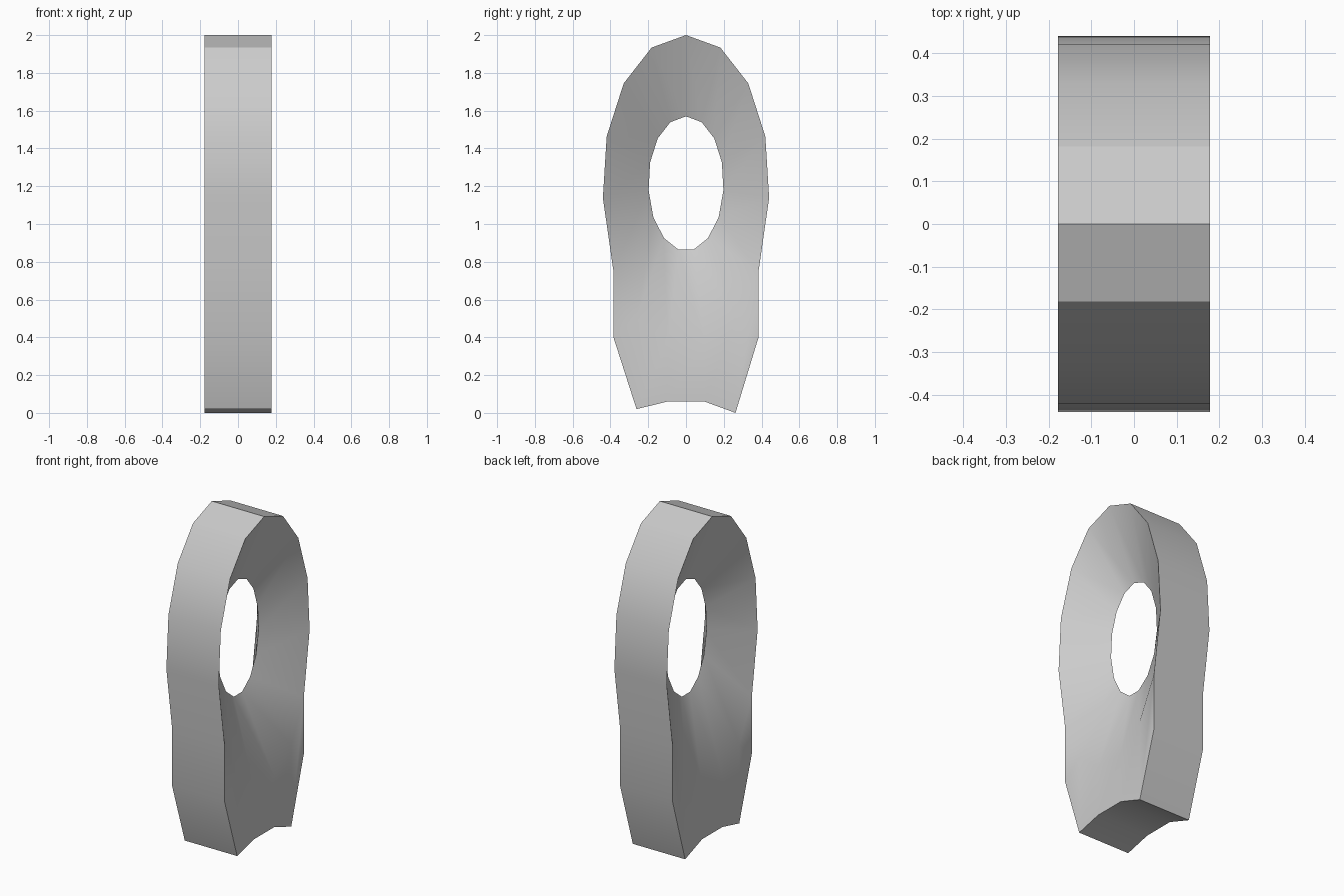
import bpy, bmesh

if "Cube" in bpy.data.objects:
    bpy.data.objects.remove(bpy.data.objects["Cube"])

HALF = 0.1775  # half thickness

# Half profiles (y, z), from the top vertex down the +y side; 15 sides when mirrored
OUTER = [(0, 2), (.182, 1.934), (.33, 1.744), (.42, 1.463),
         (.44, 1.138), (.384, .75), (.262, .503), (.098, .37)]
INNER = [(0, 1.57), (.083, 1.539), (.15, 1.453), (.19, 1.326),
         (.198, 1.178), (.173, 1.037), (.117, .926), (.04, .864)]
# Foot outline below the ring, left to right
FOOT = [(.384, .40), (.262, 0), (.098, .06), (-.098, .06), (-.262, .02), (-.384, .40)]


def mirrored(half):
    return half + [(-y, z) for y, z in reversed(half[1:])]


bm = bmesh.new()


def loop(points, x):
    return [bm.verts.new((x, y, z)) for y, z in points]


def bridge(a, b, indices):
    for i in indices:
        j = (i + 1) % len(a)
        bm.faces.new((a[i], a[j], b[j], b[i]))


# Ring: both side faces slope inward to one sharp edge around the hole
right = loop(mirrored(OUTER), HALF)
left = loop(mirrored(OUTER), -HALF)
hole = loop(mirrored(INNER), 0)
n = len(right)
bridge(right, hole, range(n))
bridge(left, hole, range(n))
bridge(right, left, [i for i in range(n) if not 5 <= i < 10])

# Foot: flat sides hanging from the five lower ring edges, notched underneath
foot_r, foot_l = loop(FOOT, HALF), loop(FOOT, -HALF)
bridge(right[5:11], foot_r, range(5))
bridge(left[5:11], foot_l, range(5))
bridge(foot_r, foot_l, range(5))
for i, k in ((5, 0), (10, 5)):
    bm.faces.new((right[i], left[i], foot_l[k], foot_r[k]))

bmesh.ops.recalc_face_normals(bm, faces=bm.faces)
mesh = bpy.data.meshes.new("eyelet_link")
bm.to_mesh(mesh)
bm.free()
link = bpy.data.objects.new("eyelet_link", mesh)
bpy.context.collection.objects.link(link)

# Smooth slopes, sharp rims
bpy.context.view_layer.objects.active = link
link.select_set(True)
bpy.ops.object.shade_smooth_by_angle(angle=0.52)
